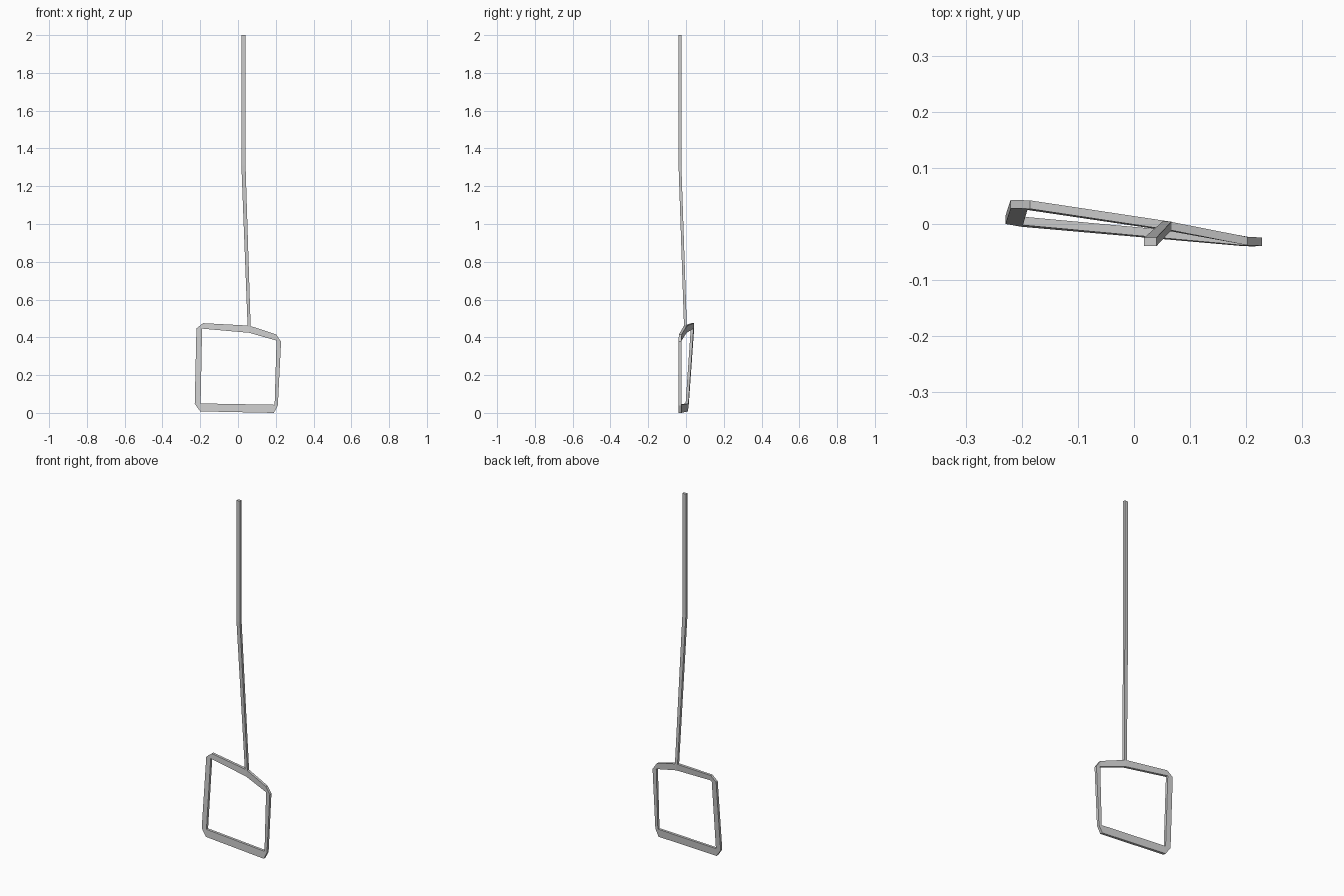
import bpy, bmesh

if "Cube" in bpy.data.objects:
    bpy.data.objects.remove(bpy.data.objects["Cube"])

DEPTH = 0.015


def finish(bm, name):
    bmesh.ops.remove_doubles(bm, verts=bm.verts, dist=0.0005)
    bmesh.ops.recalc_face_normals(bm, faces=bm.faces)
    mesh = bpy.data.meshes.new(name)
    bm.to_mesh(mesh)
    bm.free()
    obj = bpy.data.objects.new(name, mesh)
    bpy.context.collection.objects.link(obj)
    return obj


def sweep(name, rings, closed):
    """Join successive four-point rings into a square bar."""
    bm = bmesh.new()
    rows = [[bm.verts.new(p) for p in r] for r in rings]
    n = len(rows)
    for i in range(n if closed else n - 1):
        a, b = rows[i], rows[(i + 1) % n]
        for k in range(4):
            m = (k + 1) % 4
            bm.faces.new((a[k], a[m], b[m], b[k]))
    if not closed:
        bm.faces.new(rows[0])
        bm.faces.new(rows[-1])
    return finish(bm, name)


# Bent hoop with chamfered corners: outer x, z, front y, inner x, z, front y
stations = [
    (-0.229, 0.048, 0.000, -0.198, 0.050, -0.002),
    (-0.200, 0.008, -0.005, -0.198, 0.050, -0.002),
    (0.190, 0.000, -0.039, 0.194, 0.043, -0.038),
    (0.211, 0.040, -0.040, 0.194, 0.043, -0.038),
    (0.228, 0.377, -0.039, 0.204, 0.383, -0.038),
    (0.202, 0.415, -0.038, 0.204, 0.383, -0.038),
    (0.060, 0.462, -0.010, 0.060, 0.424, -0.012),
    (-0.185, 0.475, 0.027, -0.190, 0.446, 0.025),
    (-0.220, 0.447, 0.028, -0.190, 0.446, 0.025),
]
sweep("hoop_frame", [
    [(ox, oy, oz), (ox, oy + DEPTH, oz), (ix, iy + DEPTH, iz), (ix, iy, iz)]
    for ox, oz, oy, ix, iz, iy in stations], True)

# Handle with a slight bend: centre x, centre y, z, width
path = [(0.059, -0.003, 0.455, 0.016), (0.029, -0.032, 1.31, 0.022), (0.029, -0.032, 2.0, 0.022)]
sweep("handle_rod", [
    [(x + sx * w / 2, y + sy * DEPTH / 2, z)
     for sx, sy in ((-1, -1), (1, -1), (1, 1), (-1, 1))]
    for x, y, z, w in path], False)
